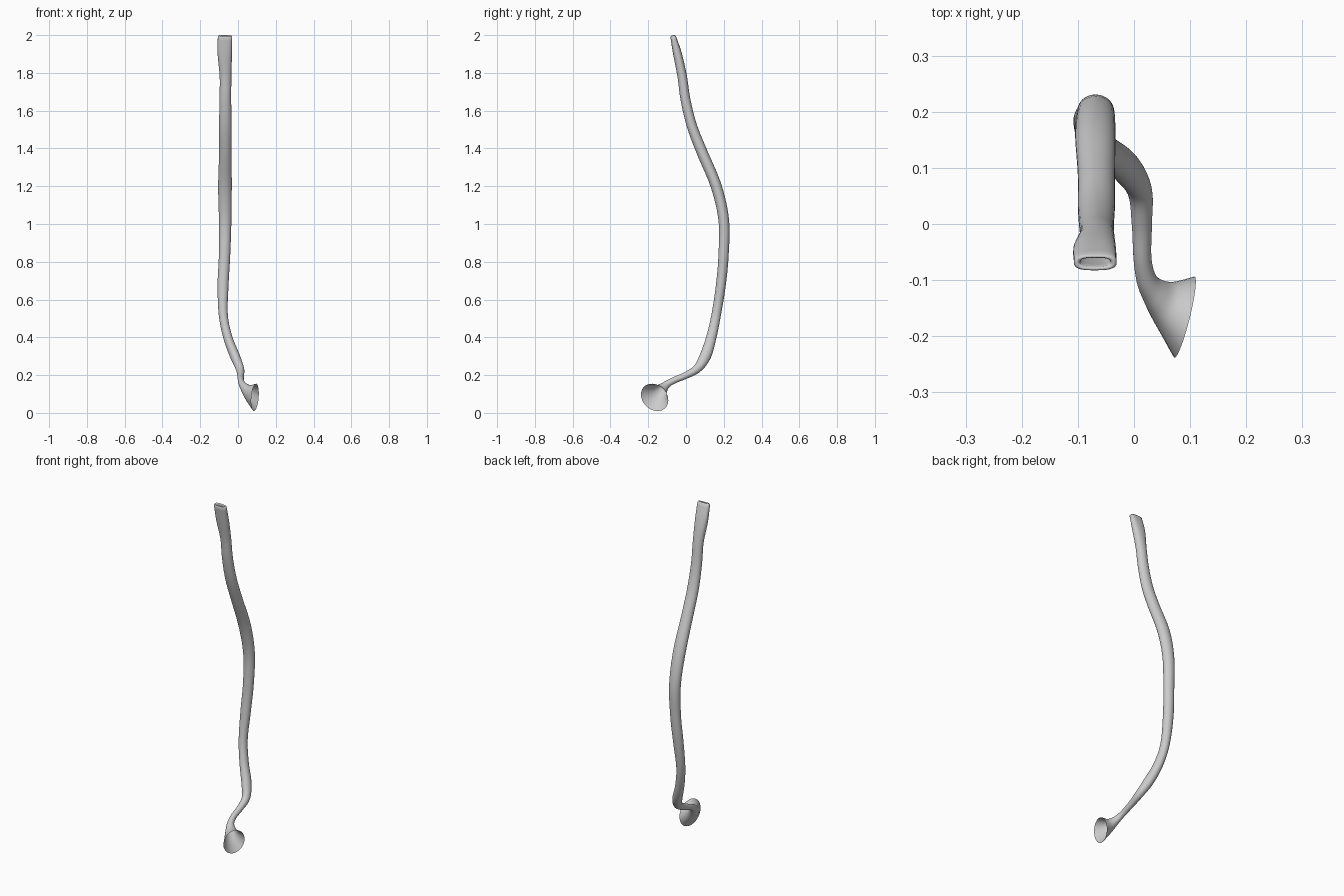
import bpy, bmesh, math
from mathutils import Vector

if "Cube" in bpy.data.objects:
    bpy.data.objects.remove(bpy.data.objects["Cube"])

# Stations along the tube: centre x, y, z, half width, half depth
STATIONS = [
    (-.069, -.068, 1.992, .038, .015),
    (-.070, -.045, 1.90, .038, .023),
    (-.066, -.020, 1.78, .031, .025),
    (-.067, -.003, 1.66, .031, .026),
    (-.067, .031, 1.52, .033, .027),
    (-.067, .085, 1.38, .033, .029),
    (-.069, .160, 1.20, .036, .029),
    (-.068, .200, 1.02, .033, .028),
    (-.071, .199, .84, .030, .027),
    (-.079, .185, .68, .029, .026),
    (-.078, .160, .52, .024, .025),
    (-.054, .134, .40, .024, .027),
    (-.016, .102, .30, .026, .030),
    (.010, .060, .235, .022, .023),
    (.014, .000, .199, .018, .018),
    (.015, -.060, .174, .016, .017),
    (.022, -.098, .153, .018, .019),
    (.036, -.122, .131, .025, .028),
    (.057, -.144, .106, .040, .046),
    (.090, -.166, .082, .067, .080),
]
SIDES, STEPS = 32, 5


def spline(points):
    """Catmull-Rom through centres and radii together."""
    ps = [Vector(p) for p in points]
    ps = [ps[0] * 2 - ps[1]] + ps + [ps[-1] * 2 - ps[-2]]
    out = []
    for i in range(1, len(ps) - 2):
        a, b, c, d = ps[i - 1:i + 3]
        for k in range(STEPS):
            t = k / STEPS
            out.append(0.5 * (2 * b + (c - a) * t + (2 * a - 5 * b + 4 * c - d) * t**2
                              + (3 * b - a - 3 * c + d) * t**3))
    return out + [ps[-2]]


path = spline(STATIONS)
centres = [Vector(p[:3]) for p in path]
n = len(path)
mouth_dir = Vector((.95, -.26, -.13)).normalized()

# Travelling frames; the last rings lean towards the plane of the flared mouth
frames, u, prev = [], Vector((1, 0, 0)), None
for i in range(n):
    t = (centres[min(i + 1, n - 1)] - centres[max(i - 1, 0)]).normalized()
    lean = max(0, (i - (n - 1 - 3 * STEPS)) / (3 * STEPS))
    t = t.lerp(mouth_dir, lean).normalized()
    if prev:
        u = prev.rotation_difference(t) @ u
    u = (u - t * u.dot(t)).normalized()
    frames.append((t, u.copy(), t.cross(u)))
    prev = t

bm = bmesh.new()


def ring(c, frame, a, b, power=1.0):
    vs = []
    for k in range(SIDES):
        w = 2 * math.pi * k / SIDES
        cx, sy = math.cos(w), math.sin(w)
        x = math.copysign(abs(cx)**power, cx) * a
        y = math.copysign(abs(sy)**power, sy) * b
        vs.append(bm.verts.new(c + frame[1] * x + frame[2] * y))
    return vs


# Inner wall and rounded lip at the top, then the outer wall to the mouth
rings = []
for i, inset in ((8, .008), (4, .008), (1, .008), (0, .007)):
    rings.append(ring(centres[i], frames[i], path[i][3] - inset - .004, path[i][4] - inset, .7))
lip = centres[0] - frames[0][0] * .006
rings.append(ring(lip, frames[0], path[0][3] - .005, path[0][4] - .004, .7))
for i in range(n):
    power = .7 + .3 * min(1, i / 10)
    rings.append(ring(centres[i], frames[i], path[i][3], path[i][4], power))
for r, s in zip(rings, rings[1:]):
    for k in range(SIDES):
        m = (k + 1) % SIDES
        bm.faces.new((r[k], r[m], s[m], s[k]))
bmesh.ops.recalc_face_normals(bm, faces=bm.faces)

mesh = bpy.data.meshes.new("curved_tube")
bm.to_mesh(mesh)
bm.free()
tube = bpy.data.objects.new("curved_tube", mesh)
bpy.context.collection.objects.link(tube)
for p in mesh.polygons:
    p.use_smooth = True
